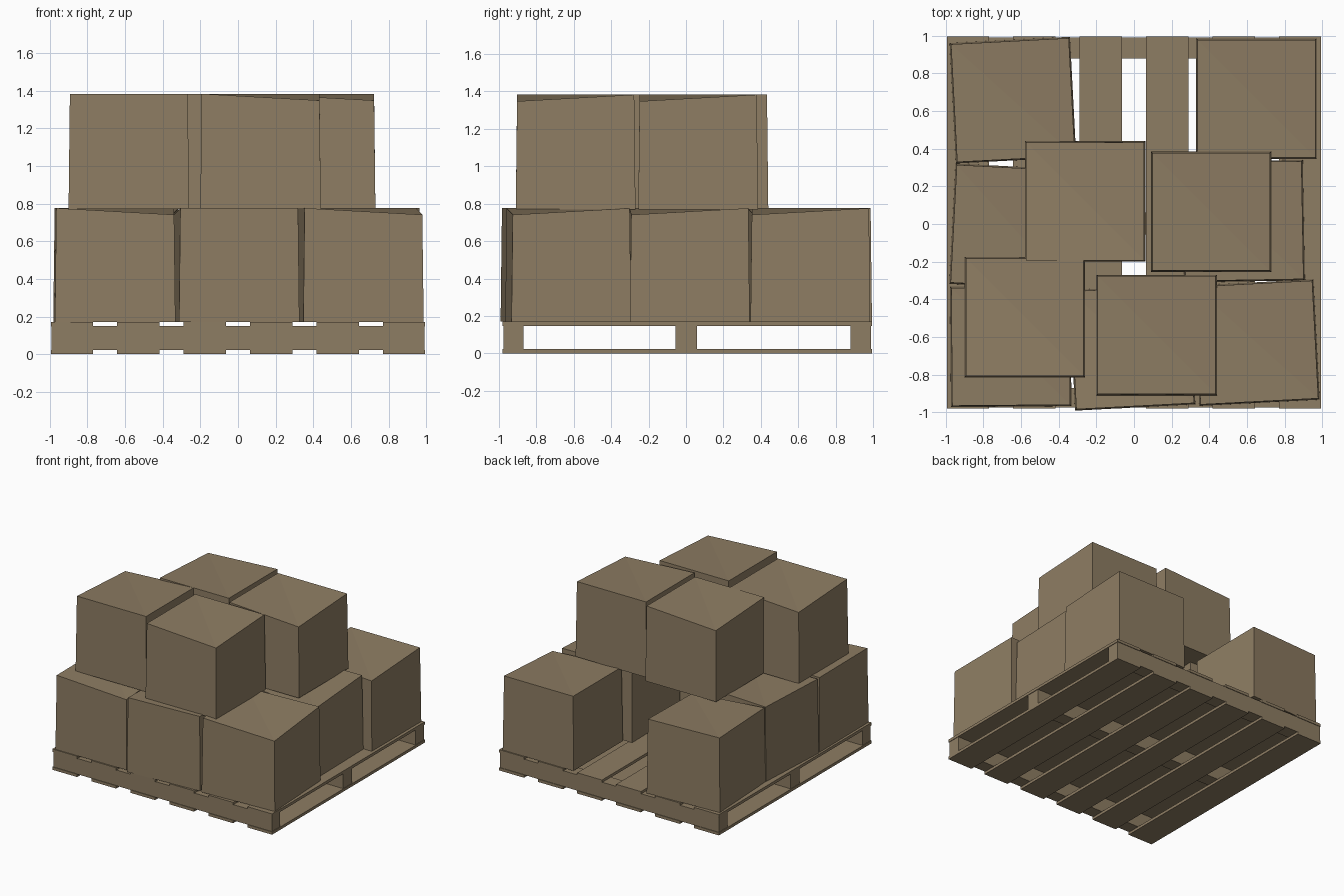
import bpy, bmesh, math
from mathutils import Matrix, Vector

if "Cube" in bpy.data.objects:
    bpy.data.objects.remove(bpy.data.objects["Cube"])

wood = bpy.data.materials.new("cardboard_brown")
wood.diffuse_color = (0.27, 0.205, 0.125, 1)
wood.use_nodes = True
wood.node_tree.nodes["Principled BSDF"].inputs["Base Color"].default_value = wood.diffuse_color


def add_object(name, bm):
    me = bpy.data.meshes.new(name)
    bm.to_mesh(me)
    bm.free()
    me.materials.append(wood)
    ob = bpy.data.objects.new(name, me)
    bpy.context.collection.objects.link(ob)
    return ob


def block(name, x0, x1, y0, y1, z0, z1):
    bm = bmesh.new()
    bmesh.ops.create_cube(bm, size=1)
    for v in bm.verts:
        v.co = Vector(((x0, x1)[v.co.x > 0], (y0, y1)[v.co.y > 0], (z0, z1)[v.co.z > 0]))
    return add_object(name, bm)


def crate(name, x, y, z0, z1, deg):
    # slightly tapered carton with one sagging top corner
    bm = bmesh.new()
    bmesh.ops.create_cube(bm, size=2)
    for v in bm.verts:
        top = v.co.z > 0
        sag = top and v.co.x > 0 and v.co.y < 0
        half = 0.313 if top else 0.32
        v.co = Vector((v.co.x * half, v.co.y * half, z1 - 0.035 * sag if top else z0))
    # split the bent top from the lowered corner
    top_face = max(bm.faces, key=lambda f: f.calc_center_median().z)
    a = next(v for v in top_face.verts if v.co.x > 0 and v.co.y < 0)
    b = next(v for v in top_face.verts if v.co.x < 0 and v.co.y > 0)
    bmesh.ops.connect_verts(bm, verts=[a, b])
    bm.transform(Matrix.Translation((x, y, 0)) @ Matrix.Rotation(math.radians(deg), 4, 'Z'))
    return add_object(name, bm)


# pallet: six slats above and below
for i in range(6):
    cx = (i - 2.5) * 0.353
    block(f"top_slat_{i}", cx - 0.112, cx + 0.112, -0.98, 0.995, 0.147, 0.17)
    block(f"bottom_slat_{i}", cx - 0.112, cx + 0.112, -0.98, 0.995, 0.0, 0.023)

# three cross beams between the slats
for i, (y0, y1) in enumerate([(-0.975, -0.87), (-0.055, 0.06), (0.88, 0.99)]):
    block(f"beam_{i}", -0.99, 0.99, y0, y1, 0.021, 0.15)

# lower layer of boxes: x, y, turn
lower = [(-0.643, 0.658, 3), (-0.645, -0.015, -3), (-0.655, -0.65, 0.5),
         (-0.01, -0.655, 183), (0.65, -0.63, 3), (0.582, 0.015, 1), (0.65, 0.665, 0)]
for i, (x, y, d) in enumerate(lower):
    crate(f"lower_box_{i}", x, y, 0.17, 0.776, d)

# upper layer of boxes
upper = [(-0.58, -0.495, 180), (-0.26, 0.12, 180), (0.12, -0.59, 0), (0.41, 0.065, 0)]
for i, (x, y, d) in enumerate(upper):
    crate(f"upper_box_{i}", x, y, 0.77, 1.383, d)
